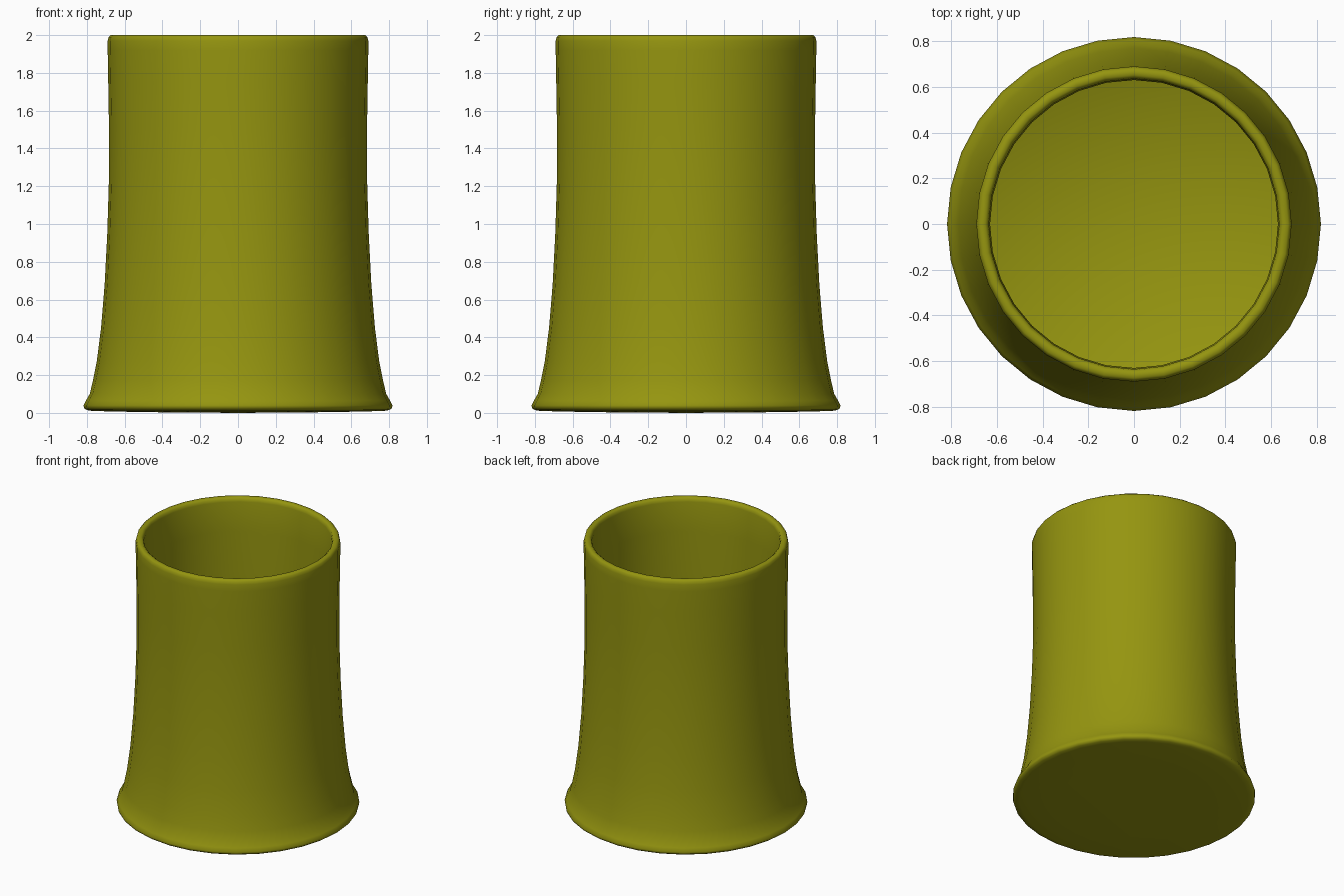
import bpy, bmesh, math

if "Cube" in bpy.data.objects:
    bpy.data.objects.remove(bpy.data.objects["Cube"])

SIDES = 32

# One olive colour for the whole cup
olive = bpy.data.materials.new("olive")
olive.diffuse_color = (0.30, 0.30, 0.005, 1)
olive.use_nodes = True
olive.node_tree.nodes["Principled BSDF"].inputs["Base Color"].default_value = olive.diffuse_color

# Cup cross-section (radius, height): base, flared foot, wall, rim, inside wall, floor
profile = [
    (0, 0), (0.50, 0.004), (0.77, 0.01), (0.80, 0.015), (0.815, 0.025), (0.818, 0.04),
    (0.805, 0.065), (0.785, 0.10), (0.768, 0.17), (0.748, 0.27), (0.725, 0.45),
    (0.706, 0.68), (0.692, 0.95), (0.683, 1.25), (0.683, 1.50), (0.687, 1.75),
    (0.690, 1.92), (0.690, 1.97), (0.685, 1.99), (0.674, 2.0), (0.652, 2.0),
    (0.640, 1.99), (0.635, 1.97), (0.633, 1.75), (0.630, 1.45), (0.632, 1.2),
    (0.642, 0.95), (0.656, 0.68), (0.675, 0.45), (0.698, 0.27), (0.715, 0.15),
    (0.715, 0.08), (0.69, 0.06), (0, 0.06),
]

# Revolve the cross-section
bm = bmesh.new()
verts = [bm.verts.new((r, 0, z)) for r, z in profile]
edges = [bm.edges.new(pair) for pair in zip(verts, verts[1:])]
bmesh.ops.spin(bm, geom=verts + edges, cent=(0, 0, 0), axis=(0, 0, 1),
               angle=math.tau, steps=SIDES, use_merge=False)
bmesh.ops.remove_doubles(bm, verts=bm.verts, dist=0.0005)
bmesh.ops.recalc_face_normals(bm, faces=bm.faces)
mesh = bpy.data.meshes.new("cup")
bm.to_mesh(mesh)
bm.free()

cup = bpy.data.objects.new("cup", mesh)
bpy.context.collection.objects.link(cup)
mesh.materials.append(olive)

# Smooth shading
bpy.context.view_layer.objects.active = cup
cup.select_set(True)
bpy.ops.object.shade_smooth_by_angle(angle=math.radians(50))
